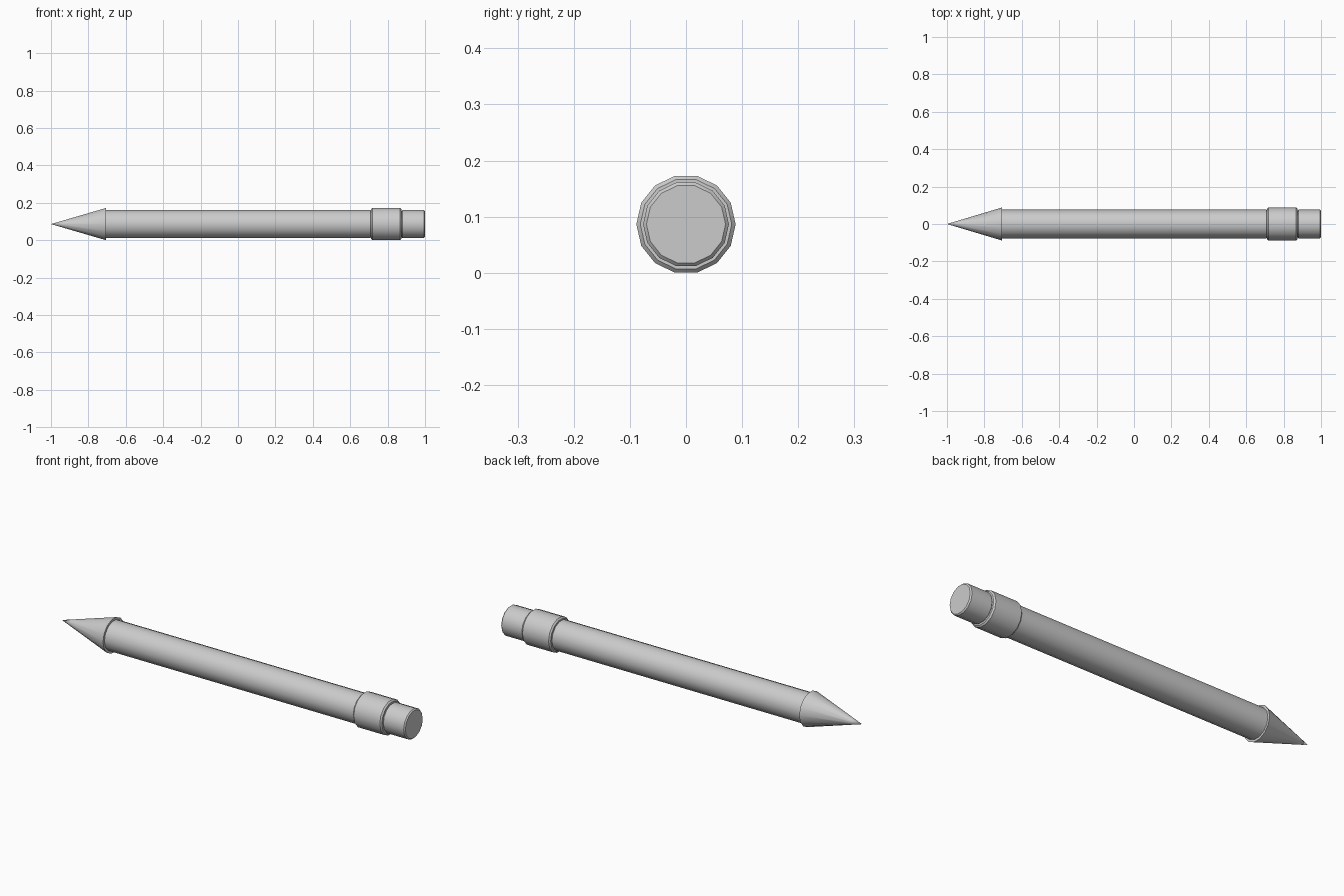
import bpy, bmesh, math

SIDES = 14
AXIS_Z = 0.0865   # height of the pencil's axis

cube = bpy.data.objects.get("Cube")
if cube:
    bpy.data.objects.remove(cube, do_unlink=True)

grey = bpy.data.materials.new("light grey")
grey.use_nodes = True
COLOUR = (0.6, 0.6, 0.6, 1)
grey.diffuse_color = COLOUR
grey.node_tree.nodes["Principled BSDF"].inputs["Base Color"].default_value = COLOUR


def turned_part(name, profile):
    """Turn (x, radius) points around the long axis and close both ends."""
    bm = bmesh.new()
    rings = []
    for x, r in profile:
        if r == 0:
            rings.append([bm.verts.new((x, 0, AXIS_Z))])
            continue
        angles = [math.tau * i / SIDES for i in range(SIDES)]
        rings.append([bm.verts.new((x, r * math.cos(a), AXIS_Z + r * math.sin(a)))
                      for a in angles])
    for a, b in zip(rings, rings[1:]):
        for i in range(SIDES):
            j = (i + 1) % SIDES
            if len(a) == 1:
                bm.faces.new((a[0], b[j], b[i]))
            else:
                bm.faces.new((a[i], a[j], b[j], b[i]))
    for ring in (rings[0], rings[-1]):
        if len(ring) > 1:
            bm.faces.new(ring)
    bmesh.ops.recalc_face_normals(bm, faces=bm.faces)
    mesh = bpy.data.meshes.new(name)
    bm.to_mesh(mesh)
    bm.free()
    mesh.materials.append(grey)
    obj = bpy.data.objects.new(name, mesh)
    bpy.context.collection.objects.link(obj)
    bpy.ops.object.select_all(action='DESELECT')
    obj.select_set(True)
    bpy.context.view_layer.objects.active = obj
    bpy.ops.object.shade_smooth_by_angle(angle=math.radians(35))


def barrel(name, start, end, radius, bevel):
    """Cylinder with chamfered rims."""
    turned_part(name, [(start, radius - bevel), (start + bevel, radius),
                       (end - bevel, radius), (end, radius - bevel)])


# Sharpened end: writing point and wooden cone
turned_part("lead_point", [(-1, 0), (-0.94, 0.018)])
turned_part("sharpened_cone", [(-0.94, 0.018), (-0.705, 0.0885)])

# Shaft, ferrule and eraser
barrel("shaft", -0.71, 0.713, 0.0765, 0.005)
barrel("ferrule", 0.712, 0.874, 0.0885, 0.007)
barrel("eraser", 0.873, 1.0, 0.0765, 0.006)
